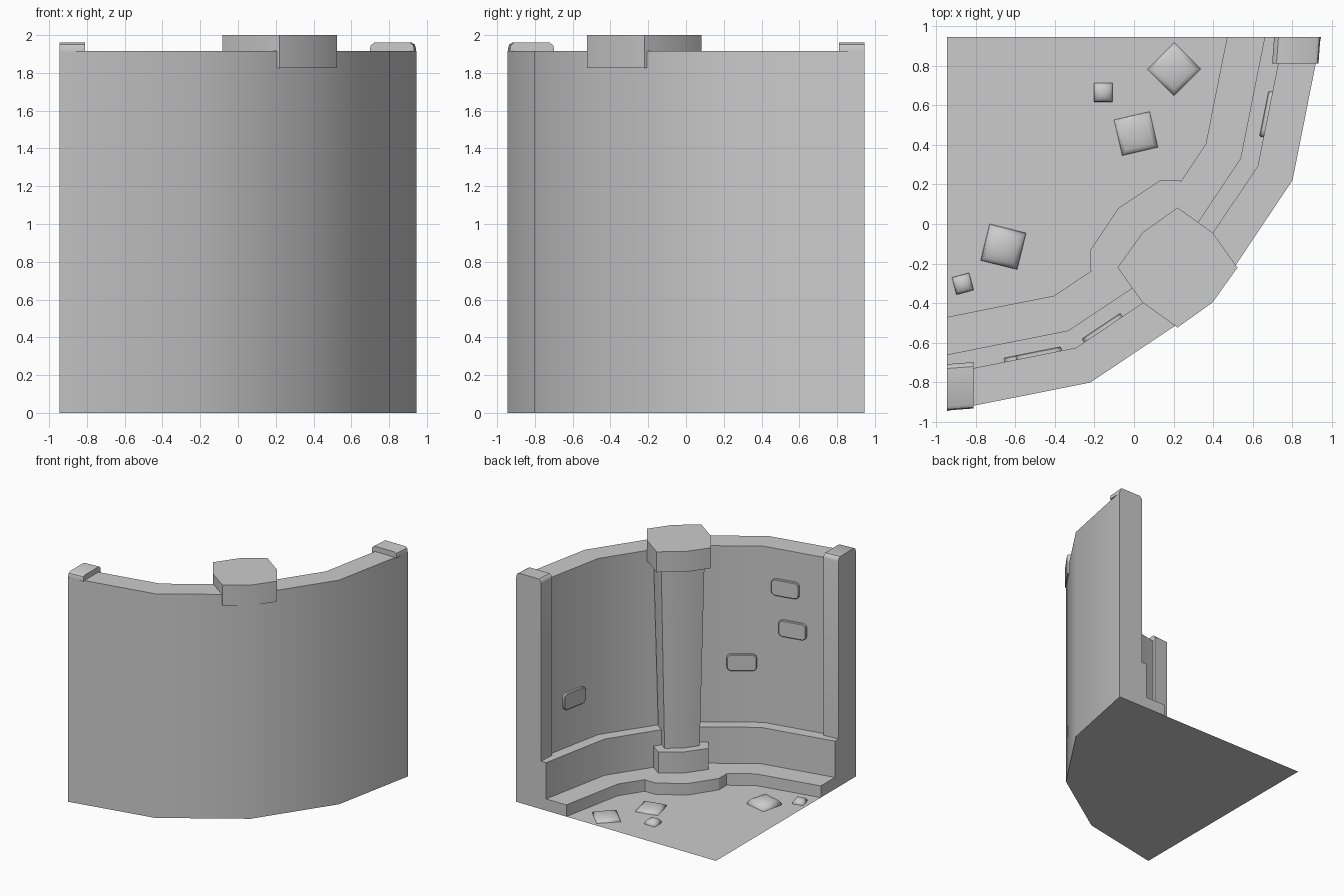
import bpy, bmesh, math
from mathutils import Matrix, Vector

if "Cube" in bpy.data.objects:
    bpy.data.objects.remove(bpy.data.objects["Cube"])

CX, CY = -0.945, 0.945          # centre of the quarter-circle plan


def loft(name, rings, angle=30):
    """Skin a list of equal-length point rings and cap both ends."""
    bm = bmesh.new()
    vs = [[bm.verts.new(p) for p in ring] for ring in rings]
    n = len(rings[0])
    for a, b in zip(vs, vs[1:]):
        for i in range(n):
            j = (i + 1) % n
            bm.faces.new((a[i], a[j], b[j], b[i]))
    bm.faces.new(vs[0])
    if len(vs) > 1:
        bm.faces.new(vs[-1])
        bmesh.ops.recalc_face_normals(bm, faces=bm.faces)
    me = bpy.data.meshes.new(name)
    bm.to_mesh(me)
    bm.free()
    ob = bpy.data.objects.new(name, me)
    bpy.context.collection.objects.link(ob)
    bpy.ops.object.select_all(action='DESELECT')
    ob.select_set(True)
    bpy.context.view_layer.objects.active = ob
    bpy.ops.object.shade_smooth_by_angle(angle=math.radians(angle))
    return ob


def polar(r, deg, z=0.0):
    a = math.radians(deg)
    return (CX + r * math.cos(a), CY + r * math.sin(a), z)


def prism(name, pts, z0, z1):
    return loft(name, [[(x, y, z) for x, y in pts] for z in (z0, z1)])


ANGLES = [-90 + 22.5 * i for i in range(5)]

# curved wall with ledge and low step, swept round the quarter circle
profile = [(1.89, 0), (1.89, 1.915), (1.70, 1.915), (1.70, 0.41),
           (1.605, 0.41), (1.605, 0.10), (1.415, 0.10), (1.415, 0)]
loft("curved_wall", [[polar(r, a, z) for r, z in profile] for a in ANGLES])

# flat floor inside the step
loft("floor", [[(CX, CY, 0)] + [polar(1.415, a) for a in ANGLES]])

# bulge of the step around the column
prism("column_step", [(-0.22, -0.235), (-0.22, -0.13), (-0.08, 0.08),
                      (0.13, 0.22), (0.235, 0.22), (0.22, -0.22)], 0.002, 0.10)


# eight-sided column: base, tapered shaft and cap
def octagon(axis_r, diag_r, z):
    ring = []
    for k in range(8):
        r, a = (diag_r if k % 2 else axis_r), math.radians(45 * k)
        ring.append((0.22 + r * math.cos(a), -0.22 + r * math.sin(a), z))
    return ring


loft("column_base", [octagon(0.28, 0.23, 0.09), octagon(0.28, 0.23, 0.28)])
loft("column_shaft", [octagon(0.195, 0.16, 0.27), octagon(0.24, 0.20, 1.83)])
loft("column_cap", [octagon(0.303, 0.25, 1.825), octagon(0.303, 0.25, 2.0)])

# end posts that hook over the top of the wall, mirrored on the diagonal
post = [(0.708, 0.3), (0.708, 1.925), (0.713, 1.945), (0.73, 1.96),
        (0.92, 1.96), (0.936, 1.95), (0.942, 1.93), (0.942, 1.912),
        (0.85, 1.912), (0.85, 0.3)]
ends = [[(x + dx, y, z) for x, z in post] for y, dx in ((0.945, 0), (0.81, -0.01))]
loft("end_post_right", ends, 40)
loft("end_post_left", [[(-y, -x, z) for x, y, z in ring] for ring in ends], 40)


# rounded bricks standing proud of the inner wall
def brick(name, x, y, z, deg, w=0.235, h=0.14, c=0.035):
    u = Vector((math.cos(math.radians(deg)), math.sin(math.radians(deg)), 0))
    n = Vector((-u.y, u.x, 0))               # points into the room
    rings = []
    for depth, inset in ((-0.03, 0), (0.017, 0), (0.022, 0.006)):
        ring = []
        for q, (sx, sz) in enumerate(((1, 1), (-1, 1), (-1, -1), (1, -1))):
            for t in (0, 30, 60, 90):
                a = math.radians(90 * q + t)
                k = c - inset
                s = sx * (w / 2 - c) + k * math.cos(a)
                v = sz * (h / 2 - c) + k * math.sin(a)
                ring.append(Vector((x, y, z + v)) + u * s + n * depth)
        rings.append(ring)
    loft(name, rings, 35)


def on_wall(x, deg):
    """y of the inner wall at x, on the segment with direction deg."""
    p = polar(1.70, -67.5 if deg < 45 else -22.5)
    return p[1] + (x - p[0]) * math.tan(math.radians(deg))


for i, (x, z, deg) in enumerate([(0.677, 0.81, 78.75), (-0.48, 1.59, 11.25),
                                 (-0.54, 1.25, 11.25), (-0.155, 0.925, 33.75)]):
    brick(f"wall_brick_{i + 1}", x, on_wall(x, deg), z, deg)

# domed square stones on the floor: x, y, side, height, turn
stones = [(0.203, 0.782, 0.19, 0.035, 45), (0.01, 0.457, 0.185, 0.035, 13),
          (-0.155, 0.665, 0.095, 0.045, 0), (-0.66, -0.115, 0.19, 0.06, -14),
          (-0.865, -0.302, 0.09, 0.04, 15)]
for i, (x, y, s, h, turn) in enumerate(stones):
    rot = Matrix.Rotation(math.radians(turn), 3, 'Z')
    rings = []
    for f, g in ((1, 0), (0.97, 0.35), (0.75, 0.75), (0.35, 1.0)):
        rings.append([rot @ Vector((sx * f * s / 2, sy * f * s / 2, g * h)) + Vector((x, y, 0.001))
                      for sx, sy in ((1, 1), (-1, 1), (-1, -1), (1, -1))])
    loft(f"floor_stone_{i + 1}", rings, 95)
